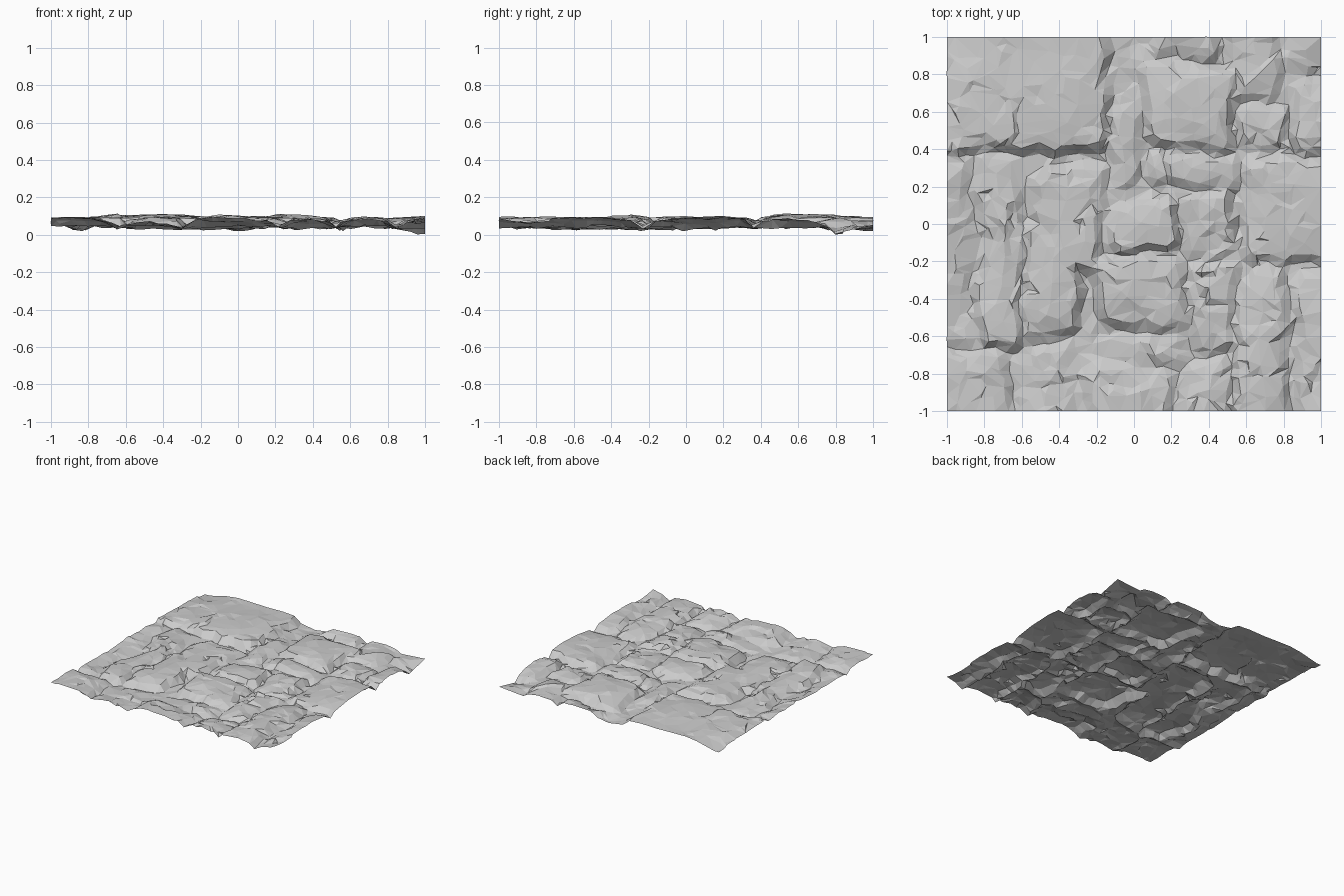
import bpy, bmesh, random
from math import exp
from mathutils import Vector, noise

random.seed(4)
N = 84

# stone slabs: x0, x1, y0, y1, height
SLABS = [
    (-1.3, -.14, .39, 1.3, .104), (.04, .55, .38, .88, .098), (.08, .44, .88, 1.3, .092),
    (.47, .78, .66, 1.3, .088), (.76, 1.3, .82, 1.3, .074), (.57, .83, .39, .64, .092),
    (.84, 1.3, .39, .78, .095), (.56, 1.3, -.20, .38, .100), (.54, .85, -1.3, -.22, .092),
    (.86, 1.3, -1.3, -.26, .084), (-.12, .26, -.16, .14, .108), (.27, .52, -.16, .19, .094),
    (.04, .56, .18, .38, .090), (-.15, .03, .20, .62, .086), (-.54, -.15, -.28, .34, .100),
    (-.84, -.58, -.65, .38, .096), (-1.3, -.86, -.66, .38, .088), (-.60, -.30, -.62, .02, .094),
    (-.22, .30, -.57, -.18, .102), (.29, .55, -.70, -.18, .094), (-.12, .26, -.76, -.58, .086),
    (-.66, -.32, -1.3, -.64, .084), (-1.3, -.66, -1.3, -.66, .080), (-.31, .24, -1.3, -.76, .080),
    (.25, .54, -1.3, -.70, .084),
]
# broad dips and rises: x, y, radius, amount
SWELLS = [(-1, 1, .22, -.05), (1, 1, .2, -.03), (-1, .3, .2, .015), (0, .75, .08, -.02),
          (1, .82, .08, -.03), (0, .95, .08, -.02)]


def fbm(x, y, seed):
    return noise.noise(Vector((x, y, seed)))


def smooth(t):
    t = max(0, min(1, t))
    return t * t * (3 - 2 * t)


def chip(x, y, scale, seed):
    # each voronoi cell is a small plane with its own tilt
    q = Vector((x * scale, y * scale, seed))
    p = noise.voronoi(q)[1][0]
    tilt = noise.noise_vector(p * 5.37 + Vector((.31, .17, .53)))
    return tilt.dot(q - p) + .35 * tilt.z


def height(x, y):
    # wobble the slab outlines, then take the tallest slab over the crevice floor
    wx = x + .045 * fbm(x * 3, y * 3, 1.3) + .035 * fbm(x * 8, y * 8, 2.3)
    wy = y + .045 * fbm(x * 3, y * 3, 7.3) + .035 * fbm(x * 8, y * 8, 8.3)
    floor = .037 + .02 * fbm(x * 3, y * 3, 20.3)
    z = floor
    for i, (x0, x1, y0, y1, h) in enumerate(SLABS):
        a, b = min(wx - x0, x1 - wx), min(wy - y0, y1 - wy)
        d = min(a, b)
        if d > -.02:
            if a < .07 and b < .07:      # rounded corners
                d = .07 - ((.07 - a) ** 2 + (.07 - b) ** 2) ** .5
            tilt = .03 * fbm(x * 1.9, y * 1.9, i * 3.7 + .5)
            top = h - .022 + .022 * smooth(d / .2) + tilt
            z = max(z, floor + (top - floor) * max(0, min(1, (d + .01) / .05)))
    # chipped facets
    z += .028 * chip(x, y, 4.5, 40.3) + .016 * chip(x, y, 9, 50.3)
    for sx, sy, r, a in SWELLS:
        z += a * exp(-((x - sx) ** 2 + (y - sy) ** 2) / (r * r))
    # soft ceiling
    if z > .09:
        z = .09 + (z - .09) * .6
    return max(.004, min(.114, z))


# rocky ground sheet
bm = bmesh.new()
bmesh.ops.create_grid(bm, x_segments=N, y_segments=N, size=1)
j = .36 * 2 / N
for v in bm.verts:
    x, y = v.co.x, v.co.y
    if abs(x) < .999:
        x += random.uniform(-j, j)
    if abs(y) < .999:
        y += random.uniform(-j, j)
    v.co = (x, y, height(x, y))
bmesh.ops.triangulate(bm, faces=bm.faces[:])
mesh = bpy.data.meshes.new("rocky_ground")
bm.to_mesh(mesh)
bm.free()
ground = bpy.data.objects.new("rocky_ground", mesh)
bpy.context.collection.objects.link(ground)

# irregular low-poly facets
dec = ground.modifiers.new("facets", 'DECIMATE')
dec.ratio = .17
